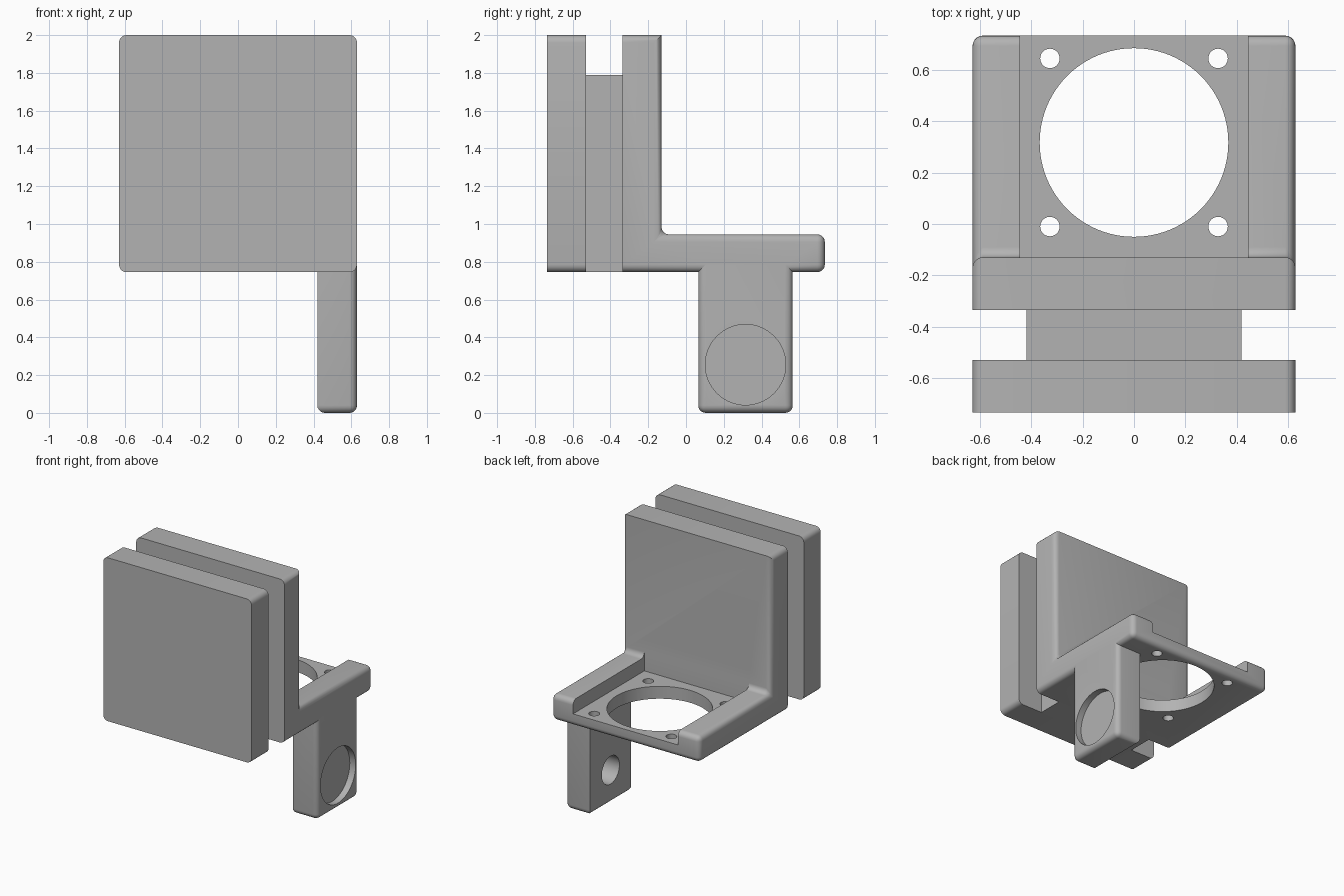
import bpy, bmesh
from math import radians
from mathutils import Matrix, Vector

if "Cube" in bpy.data.objects:
    bpy.data.objects.remove(bpy.data.objects["Cube"])

grey = bpy.data.materials.new("plain grey")
grey.use_nodes = True
grey.diffuse_color = (0.45, 0.45, 0.45, 1)
grey.node_tree.nodes["Principled BSDF"].inputs["Base Color"].default_value = grey.diffuse_color

W, BASE, ARM_X = 0.63, 0.745, 0.42     # half width, underside height, arm inner face
ARM_Y = (0.065, 0.565)
BACK = -0.13                           # back face of the rear slab


def near(a, b):
    return abs(a - b) < 1e-4


def finish(bm, name):
    bmesh.ops.recalc_face_normals(bm, faces=bm.faces)
    mesh = bpy.data.meshes.new(name)
    bm.to_mesh(mesh)
    bm.free()
    mesh.materials.append(grey)
    ob = bpy.data.objects.new(name, mesh)
    bpy.context.collection.objects.link(ob)
    return ob


def add_box(bm, lo, hi):
    lo, hi = Vector(lo), Vector(hi)
    m = Matrix.Translation((lo + hi) / 2) @ Matrix.Diagonal((*(hi - lo), 1))
    return bmesh.ops.create_cube(bm, size=1, matrix=m)["verts"]


def bevel(bm, edges, offset=0.04):
    bmesh.ops.bevel(bm, geom=edges, offset=offset, segments=5, profile=0.5,
                    affect='EDGES', clamp_overlap=True)


def cylinder(name, center, radius, depth, axis='Z', sides=64):
    bm = bmesh.new()
    turn = Matrix.Rotation(radians(90), 4, 'Y') if axis == 'X' else Matrix()
    bmesh.ops.create_cone(bm, cap_ends=True, segments=sides, radius1=radius, radius2=radius,
                          depth=depth, matrix=Matrix.Translation(center) @ turn)
    return finish(bm, name)


def activate(ob):
    bpy.ops.object.select_all(action='DESELECT')
    ob.select_set(True)
    bpy.context.view_layer.objects.active = ob


def cut(ob, cutter):
    mod = ob.modifiers.new("cut", 'BOOLEAN')
    mod.operation, mod.solver, mod.object = 'DIFFERENCE', 'EXACT', cutter
    activate(ob)
    bpy.ops.object.modifier_apply(modifier=mod.name)
    bpy.data.objects.remove(cutter)


# Front slab with rounded corners
bm = bmesh.new()
add_box(bm, (-W, -0.735, BASE), (W, -0.53, 2))
bevel(bm, [e for e in bm.edges if near(e.verts[0].co.x, e.verts[1].co.x)
           and near(e.verts[0].co.z, e.verts[1].co.z)])
front_slab = finish(bm, "front_slab")

# Narrow web joining the two slabs
bm = bmesh.new()
add_box(bm, (-0.42, -0.53, BASE), (0.42, -0.335, 1.79))
web = finish(bm, "connecting_web")

# Bracket: L profile swept across the width
bm = bmesh.new()
profile = [(-0.335, BASE), (ARM_Y[0], BASE), (ARM_Y[1], BASE), (0.735, BASE),
           (0.735, 0.945), (BACK, 0.945), (BACK, 2), (-0.335, 2)]
face = bm.faces.new([bm.verts.new((-W, y, z)) for y, z in profile])
sweep = bmesh.ops.extrude_face_region(bm, geom=[face], use_keep_orig=True)
bmesh.ops.translate(bm, vec=(2 * W, 0, 0),
                    verts=[v for v in sweep["geom"] if isinstance(v, bmesh.types.BMVert)])
bmesh.ops.recalc_face_normals(bm, faces=bm.faces)

# Arm drawn down from the underside
bmesh.ops.bisect_plane(bm, geom=bm.verts[:] + bm.edges[:] + bm.faces[:],
                       plane_co=(ARM_X, 0, 0), plane_no=(1, 0, 0))
foot = [f for f in bm.faces if all(near(v.co.z, BASE) and v.co.x > ARM_X - 0.01
        and ARM_Y[0] - 0.01 < v.co.y < ARM_Y[1] + 0.01 for v in f.verts)]
arm = bmesh.ops.extrude_face_region(bm, geom=foot)
bmesh.ops.translate(bm, vec=(0, 0, -BASE),
                    verts=[v for v in arm["geom"] if isinstance(v, bmesh.types.BMVert)])
bmesh.ops.recalc_face_normals(bm, faces=bm.faces)
bmesh.ops.dissolve_limit(bm, angle_limit=radians(1), verts=bm.verts, edges=bm.edges)


# Round every edge except the slab's front outline, its top back edge and the arm's inner corners
def is_round(e):
    a, b = (v.co for v in e.verts)
    front = a.y < -0.33 and b.y < -0.33
    top_back = near(a.z, 2) and near(b.z, 2) and near(a.y, BACK) and near(b.y, BACK)
    inner = near(a.x, ARM_X) and near(b.x, ARM_X) and not near(a.z, b.z)
    return not (front or top_back or inner)


bevel(bm, [e for e in bm.edges if is_round(e)])
bracket = finish(bm, "bracket")

# Recess in the shelf, leaving a rib on each side
bm = bmesh.new()
add_box(bm, (-0.445, BACK, 0.84), (0.445, 1, 1.1))
cut(bracket, finish(bm, "recess_cutter"))

# Large opening and four screw holes in the shelf
cut(bracket, cylinder("opening_cutter", (0, 0.318, 0.84), 0.368, 0.6, sides=96))
for x in (-0.328, 0.328):
    for y in (-0.01, 0.646):
        cut(bracket, cylinder("screw_cutter", (x, y, 0.84), 0.038, 0.5, sides=32))

# Stepped hole through the arm
cut(bracket, cylinder("pivot_cutter", (0.525, 0.315, 0.255), 0.107, 0.5, 'X'))
cut(bracket, cylinder("counterbore_cutter", (0.68, 0.315, 0.255), 0.213, 0.4 - 0.2, 'X'))

for ob in (front_slab, web, bracket):
    activate(ob)
    bpy.ops.object.shade_smooth_by_angle(angle=radians(30))
